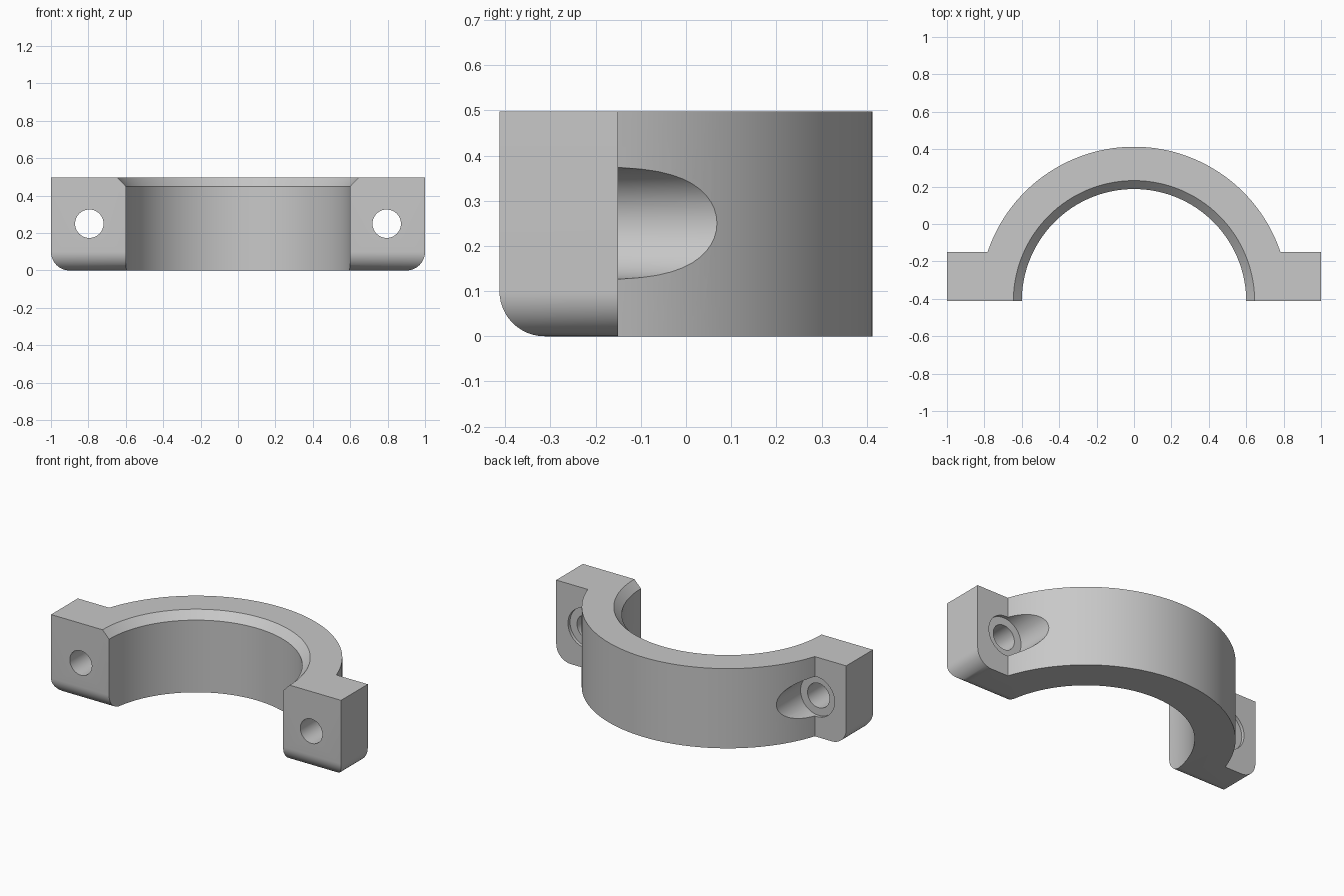
import bpy, bmesh, math

cube = bpy.data.objects.get("Cube")
if cube:
    bpy.data.objects.remove(cube, do_unlink=True)

HEIGHT = 0.497
FRONT = -0.413        # split plane, also the bore axis
EAR_BACK = -0.15
OUTER_R = 0.826
BORE_R = 0.6

grey = bpy.data.materials.new("plain grey")
grey.use_nodes = True
colour = (0.58, 0.58, 0.58, 1)
grey.diffuse_color = colour
grey.node_tree.nodes["Principled BSDF"].inputs["Base Color"].default_value = colour


def make_object(name, bm):
    bmesh.ops.recalc_face_normals(bm, faces=bm.faces)
    mesh = bpy.data.meshes.new(name)
    bm.to_mesh(mesh)
    bm.free()
    mesh.materials.append(grey)
    obj = bpy.data.objects.new(name, mesh)
    bpy.context.collection.objects.link(obj)
    return obj


def lathe(name, profile, segments):
    """Closed solid turned about z from (radius, z) points."""
    bm = bmesh.new()
    rings = []
    for r, z in profile:
        angles = [math.tau * i / segments for i in range(segments)]
        rings.append([bm.verts.new((r * math.cos(a), r * math.sin(a), z)) for a in angles])
    for low, high in zip(rings, rings[1:]):
        for i in range(segments):
            j = (i + 1) % segments
            bm.faces.new((low[i], low[j], high[j], high[i]))
    bm.faces.new(rings[0])
    bm.faces.new(rings[-1])
    obj = make_object(name, bm)
    obj.hide_render = True
    return obj


# Half clamp: plan outline with an ear on each side, extruded upward
start = math.asin((EAR_BACK - FRONT) / OUTER_R)
steps = 80
outline = [(-1, EAR_BACK), (-1, FRONT), (1, FRONT), (1, EAR_BACK)]
for i in range(steps + 1):
    a = start + (math.pi - 2 * start) * i / steps
    outline.append((OUTER_R * math.cos(a), FRONT + OUTER_R * math.sin(a)))
bm = bmesh.new()
base = bm.faces.new([bm.verts.new((x, y, 0)) for x, y in outline])
top = bmesh.ops.extrude_face_region(bm, geom=[base])
bmesh.ops.translate(bm, vec=(0, 0, HEIGHT),
                    verts=[v for v in top["geom"] if isinstance(v, bmesh.types.BMVert)])

# Rounded lower outside edge of each ear
corners = [e for e in bm.edges
           if all(abs(v.co.x) > 0.99 and v.co.z < 0.01 for v in e.verts)]
bmesh.ops.bevel(bm, geom=corners, offset=0.1, segments=12, profile=0.5, affect='EDGES')
clamp = make_object("clamp_half", bm)

# Bore with a chamfered upper rim
bore = lathe("bore_cutter", [(BORE_R, -0.1), (BORE_R, 0.45), (0.744, 0.6)], 128)
bore.location.y = FRONT
cutters = [bore]

# Bolt holes with a spot face cut into the arch
for side, x in (("left", 0.795), ("right", -0.795)):
    drill = lathe(side + "_bolt_cutter",
                  [(0.076, -0.6), (0.076, -0.17), (0.124, -0.17), (0.124, 0.5)], 48)
    drill.rotation_euler.x = -math.pi / 2
    drill.location = (x, 0, 0.25)
    cutters.append(drill)

# Apply the cuts, then remove the cutters
bpy.context.view_layer.update()
bpy.ops.object.select_all(action='DESELECT')
clamp.select_set(True)
bpy.context.view_layer.objects.active = clamp
for cutter in cutters:
    cut = clamp.modifiers.new(cutter.name, 'BOOLEAN')
    cut.operation = 'DIFFERENCE'
    cut.solver = 'EXACT'
    cut.object = cutter
    bpy.ops.object.modifier_apply(modifier=cut.name)
    bpy.data.objects.remove(cutter, do_unlink=True)

bpy.ops.object.shade_smooth_by_angle(angle=math.radians(25))
